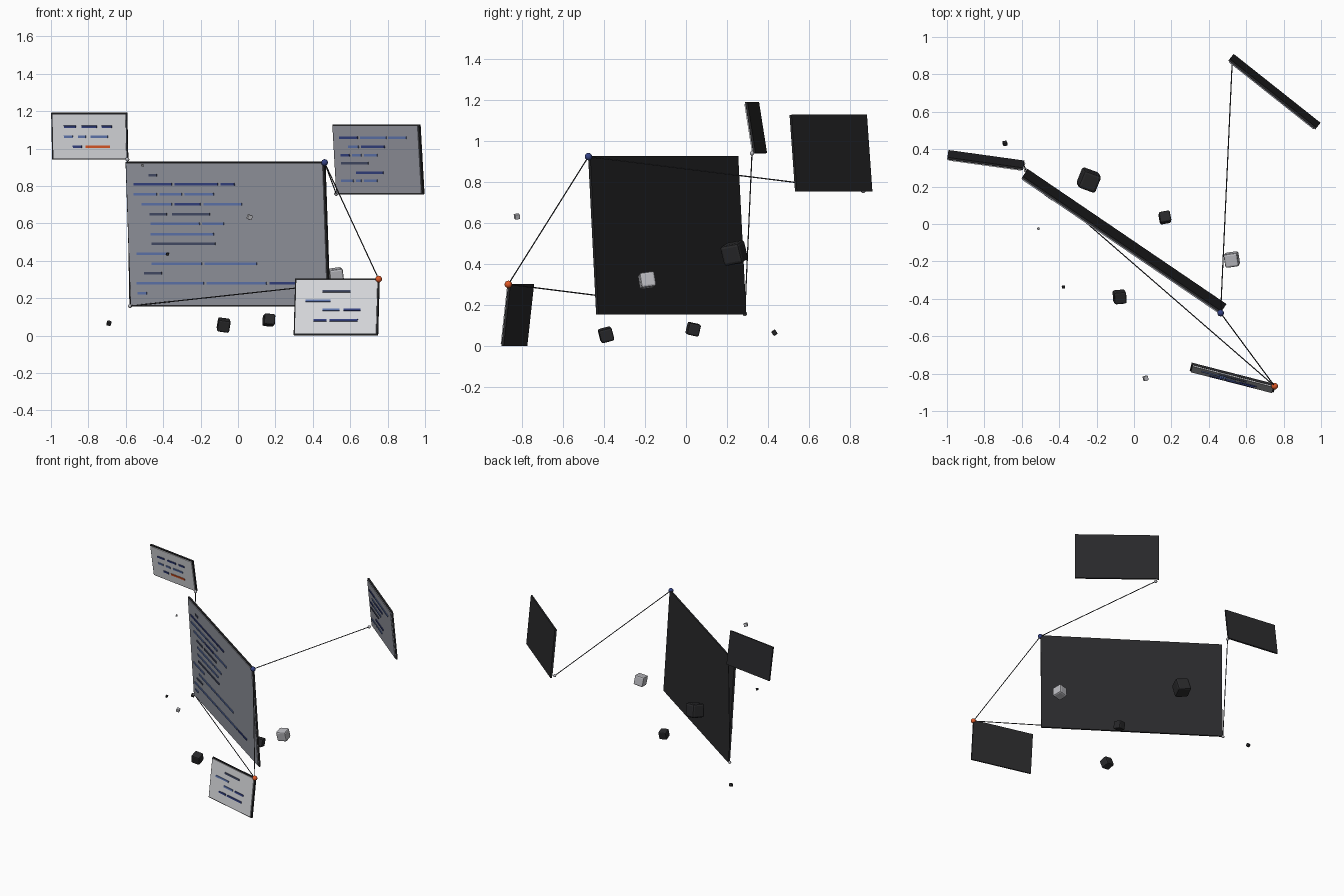
import bpy, bmesh
from math import radians
from mathutils import Matrix, Vector

if "Cube" in bpy.data.objects:
    bpy.data.objects.remove(bpy.data.objects["Cube"])


def material(name, rgb):
    m = bpy.data.materials.new(name)
    m.diffuse_color = (*rgb, 1)
    m.use_nodes = True
    m.node_tree.nodes["Principled BSDF"].inputs["Base Color"].default_value = m.diffuse_color
    return m


DARK = material("charcoal", (0.022, 0.022, 0.024))
SCREEN = material("blue grey", (0.31, 0.32, 0.365))
PAPER = material("pale grey", (0.72, 0.73, 0.76))
STONE = material("light grey", (0.5, 0.5, 0.53))
WIRE = material("wire grey", (0.04, 0.04, 0.045))
NAVY = material("navy", (0.035, 0.055, 0.23))
BLUE = material("soft blue", (0.12, 0.19, 0.45))
SLATE = material("slate", (0.06, 0.075, 0.14))
ORANGE = material("orange", (0.75, 0.10, 0.02))
BAR_COLOURS = {"N": NAVY, "L": BLUE, "S": SLATE, "O": ORANGE}


def finish(name, bm, mats, matrix=Matrix()):
    me = bpy.data.meshes.new(name)
    bm.to_mesh(me)
    bm.free()
    for m in mats:
        me.materials.append(m)
    ob = bpy.data.objects.new(name, me)
    ob.matrix_world = matrix
    bpy.context.collection.objects.link(ob)
    return ob


def add_box(bm, centre, size, index=0):
    mat = Matrix.Translation(centre) @ Matrix.Diagonal((*size, 1))
    verts = bmesh.ops.create_cube(bm, size=1, matrix=mat)["verts"]
    for f in {f for v in verts for f in v.link_faces}:
        f.material_index = index


def panel(name, centre, yaw, lean, width, height, face, rows):
    """Dark slab, raised face plate and rows of coloured bars (hundredths, x and z)."""
    c = Vector(centre)
    rot = Matrix.Rotation(radians(-yaw), 4, 'Z') @ Matrix.Rotation(radians(lean), 4, 'X')
    world = Matrix.Translation(c) @ rot
    bm = bmesh.new()
    add_box(bm, (0, 0.003, 0), (width, 0.012, height))
    finish(name + "_slab", bm, [DARK], world)
    bm = bmesh.new()
    add_box(bm, (0, -0.006, 0), (width - 0.016, 0.006, height - 0.016))
    finish(name + "_face", bm, [face], world)
    bm = bmesh.new()
    u_axis, v_axis = rot.col[0], rot.col[2]
    front = c + (rot @ Vector((0, -0.01, 0)))
    keys = list(BAR_COLOURS)
    for z, bars in rows:
        v = (z / 100 - front.z) / v_axis.z
        for x0, x1, key in bars:
            u0, u1 = ((x / 100 - front.x - v * v_axis.x) / u_axis.x for x in (x0, x1))
            add_box(bm, ((u0 + u1) / 2, -0.010, v), (u1 - u0, 0.008, 0.013), keys.index(key))
    finish(name + "_text_bars", bm, [BAR_COLOURS[k] for k in keys], world)


# Large central panel
panel("main_panel", (-0.055, -0.094, 0.542), 34.2, 3.5, 1.285, 0.775, SCREEN, [
    (85.7, [(-47.7, -43.4, "S")]),
    (80.9, [(-55.7, -35.4, "N"), (-33.8, -10.8, "N"), (-9.2, -1.8, "N")]),
    (75.6, [(-55.7, -43.4, "L"), (-41.8, -30, "L"), (-28.5, -13, "L")]),
    (70.2, [(-51.4, -35.4, "L"), (-33.8, -20, "N"), (-18.3, 2, "L")]),
    (64.9, [(-47.2, -38, "S"), (-35, -15, "S")]),
    (59.8, [(-46.6, -20.5, "L"), (-18.9, -7.6, "L")]),
    (54.2, [(-46.6, -13, "L")]),
    (49.1, [(-46, -12, "S")]),
    (43.8, [(-54, -37, "L")]),
    (38.5, [(-46, -19.4, "L"), (-17.8, 10, "L")]),
    (33.4, [(-50, -40.8, "S")]),
    (28.0, [(-54, -18.3, "L"), (-16.7, 15.3, "L"), (17, 31, "N")]),
    (22.7, [(-53.6, -48.8, "L")])])

# Rear right panel
panel("rear_panel", (0.749, 0.705, 0.942), 38.4, 5.2, 0.593, 0.375, SCREEN, [
    (105.8, [(54.3, 64, "N"), (65.5, 79.4, "L"), (80.5, 90, "L")]),
    (101, [(59, 64.5, "L"), (66, 78.4, "N")]),
    (96.4, [(55, 59.7, "N"), (61.3, 66, "L"), (67.7, 74.6, "L")]),
    (92.1, [(55.4, 69.8, "S")]),
    (87.1, [(63.4, 77.8, "N")]),
    (82.8, [(55.4, 61.8, "L"), (63.4, 66, "L"), (67.7, 74.6, "L")])])

# Upper left panel
panel("upper_panel", (-0.793, 0.339, 1.066), 7.9, 9, 0.41, 0.253, PAPER, [
    (111.6, [(-93.1, -86.7, "N"), (-83.5, -75.5, "N"), (-72.8, -67.5, "N")]),
    (106.3, [(-93.1, -88.3, "L"), (-85.6, -81.4, "L"), (-78.7, -69.6, "L")]),
    (101, [(-88.3, -83.5, "N"), (-81.4, -68.5, "O")])])

# Lower front panel
panel("lower_panel", (0.527, -0.824, 0.153), 14.4, -6.5, 0.464, 0.304, PAPER, [
    (23.8, [(45.2, 60.2, "S")]),
    (18.7, [(36.2, 49.5, "L")]),
    (13.9, [(45.2, 54.3, "L"), (56.5, 65.5, "N")]),
    (8.3, [(40.4, 47.4, "N"), (49, 64, "N")])])

# Joint balls
BLUE_END = (0.463, -0.476, 0.925)
ORANGE_END = (0.752, -0.867, 0.302)
MAIN_CORNER = (-0.578, 0.287, 0.158)
UPPER_CORNER = (-0.592, 0.322, 0.942)
REAR_CORNER = (0.525, 0.865, 0.758)
for name, pos, r, m in (("blue_joint", BLUE_END, 0.018, NAVY),
                        ("orange_joint", ORANGE_END, 0.018, ORANGE),
                        ("main_corner_joint", MAIN_CORNER, 0.011, STONE),
                        ("upper_corner_joint", UPPER_CORNER, 0.011, STONE),
                        ("rear_corner_joint", REAR_CORNER, 0.011, STONE)):
    bm = bmesh.new()
    bmesh.ops.create_uvsphere(bm, u_segments=16, v_segments=10, radius=r)
    for f in bm.faces:
        f.smooth = True
    finish(name, bm, [m], Matrix.Translation(pos))

# Connecting wires
for i, (a, b) in enumerate(((BLUE_END, ORANGE_END), (BLUE_END, REAR_CORNER),
                            (ORANGE_END, MAIN_CORNER), (MAIN_CORNER, UPPER_CORNER))):
    a, b = Vector(a), Vector(b)
    bm = bmesh.new()
    bmesh.ops.create_cone(bm, cap_ends=True, segments=8, radius1=0.003, radius2=0.003,
                          depth=(b - a).length)
    turn = (b - a).to_track_quat('Z', 'Y').to_matrix().to_4x4()
    finish(f"wire_{i + 1}", bm, [WIRE], Matrix.Translation((a + b) / 2) @ turn)

# Floating bevelled blocks: position, size, turn, material
for i, (pos, s, turn, m) in enumerate((
        ((-0.077, -0.39, 0.056), 0.066, (15, 8, 5), DARK),
        ((0.165, 0.035, 0.083), 0.06, (-12, 5, 10), DARK),
        ((-0.242, 0.235, 0.455), 0.1, (10, 12, -20), DARK),
        ((0.523, -0.19, 0.322), 0.074, (8, -8, 8), STONE),
        ((-0.69, 0.431, 0.066), 0.022, (35, 12, 10), DARK),
        ((0.062, -0.825, 0.633), 0.025, (10, 15, 20), STONE),
        ((-0.377, -0.337, 0.435), 0.015, (10, 20, 10), DARK),
        ((-0.511, -0.025, 0.91), 0.012, (15, 10, 25), STONE))):
    bm = bmesh.new()
    bmesh.ops.create_cube(bm, size=s)
    ob = finish(f"floating_block_{i + 1}", bm, [m])
    ob.location = pos
    ob.rotation_euler = [radians(t) for t in turn]
    bev = ob.modifiers.new("rounded_edges", 'BEVEL')
    bev.width = s * 0.14
    bev.segments = 2
